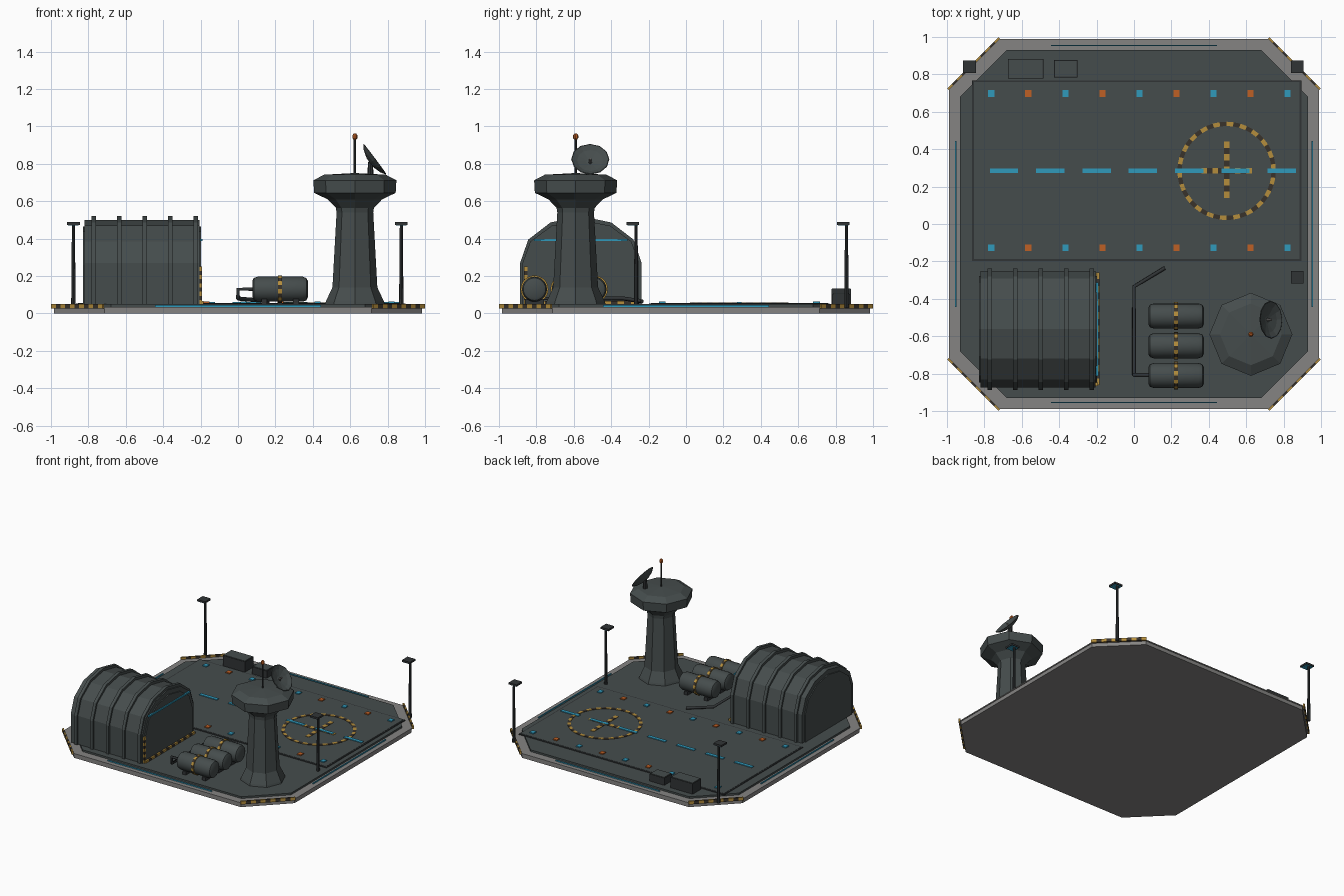
import bpy, bmesh
from math import sin, cos, pi, radians, atan2
from mathutils import Matrix, Vector

if "Cube" in bpy.data.objects:
    bpy.data.objects.remove(bpy.data.objects["Cube"])


def colour(name, r, g, b):
    m = bpy.data.materials.new(name)
    m.diffuse_color = (r, g, b, 1)
    m.use_nodes = True
    m.node_tree.nodes["Principled BSDF"].inputs["Base Color"].default_value = m.diffuse_color
    return m


SLATE = colour("dark slate", 0.060, 0.073, 0.073)
GREY = colour("concrete grey", 0.235, 0.23, 0.225)
DARK = colour("charcoal", 0.030, 0.034, 0.036)
BLUE = colour("light blue", 0.030, 0.32, 0.50)
ORANGE = colour("signal orange", 0.52, 0.115, 0.018)
YELLOW = colour("hazard yellow", 0.46, 0.27, 0.045)
BROWN = colour("hazard brown", 0.040, 0.032, 0.024)
HAZARD = [YELLOW, BROWN]


def make(name, bm, mats, smooth=False):
    bmesh.ops.recalc_face_normals(bm, faces=bm.faces)
    me = bpy.data.meshes.new(name)
    bm.to_mesh(me)
    bm.free()
    for m in mats:
        me.materials.append(m)
    ob = bpy.data.objects.new(name, me)
    bpy.context.collection.objects.link(ob)
    if smooth:
        bpy.context.view_layer.objects.active = ob
        ob.select_set(True)
        bpy.ops.object.shade_smooth_by_angle(angle=radians(40))
        ob.select_set(False)
    return ob


def add_box(bm, centre, size, mi=0, turn=0):
    mat = Matrix.Translation(centre) @ Matrix.Rotation(turn, 4, 'Z') @ Matrix.Diagonal((*size, 1))
    verts = bmesh.ops.create_cube(bm, size=1, matrix=mat)["verts"]
    for f in {f for v in verts for f in v.link_faces}:
        f.material_index = mi


def box(name, centre, size, mat):
    bm = bmesh.new()
    add_box(bm, centre, size)
    return make(name, bm, [mat])


def add_prism(bm, pts, offset):
    """Closed outline of 3D points pushed along an offset."""
    a = [bm.verts.new(p) for p in pts]
    b = [bm.verts.new(Vector(p) + Vector(offset)) for p in pts]
    bm.faces.new(a)
    bm.faces.new(b)
    for i in range(len(a)):
        j = (i + 1) % len(a)
        bm.faces.new((a[i], a[j], b[j], b[i]))


def add_lathe(bm, profile, segs, mat=Matrix()):
    rings = [[bm.verts.new(mat @ Vector((r * cos(2 * pi * k / segs), r * sin(2 * pi * k / segs), z)))
              for k in range(segs)] for r, z in profile]
    for a, b in zip(rings, rings[1:]):
        for k in range(segs):
            n = (k + 1) % segs
            bm.faces.new((a[k], a[n], b[n], b[k]))
    bm.faces.new(rings[0])
    bm.faces.new(rings[-1])


def lathe(name, profile, segs, mat, place, smooth=False):
    bm = bmesh.new()
    add_lathe(bm, profile, segs, place)
    return make(name, bm, [mat], smooth)


def striped_bar(name, start, end, width, height, n):
    """Row of boxes in alternating hazard colours."""
    bm = bmesh.new()
    s, e = Vector(start), Vector(end)
    d = e - s
    for i in range(n):
        c = s + d * (i + 0.5) / n
        if abs(d.z) > 0:
            add_box(bm, c, (width, height, d.length / n), i % 2)
        else:
            add_box(bm, c, (d.length / n, width, height), i % 2, atan2(d.y, d.x))
    return make(name, bm, HAZARD)


def octagon(h, c, z):
    return [(h, -c, z), (h, c, z), (c, h, z), (-c, h, z), (-h, c, z), (-h, -c, z), (-c, -h, z), (c, -h, z)]


def slab(name, h, c, z0, z1, mat):
    bm = bmesh.new()
    add_prism(bm, octagon(h, c, z0), (0, 0, z1 - z0))
    return make(name, bm, [mat])


# Platform, deck, edge lights and corner hazard strips
slab("platform_base", 0.985, 0.715, 0, 0.028, GREY)
slab("platform_rim", 0.99, 0.72, 0.028, 0.036, GREY)
slab("deck", 0.93, 0.68, 0.036, 0.05, SLATE)
for s, side in ((-1, "a"), (1, "b")):
    box("edge_light_x_" + side, (0, s * 0.955, 0.040), (0.89, 0.006, 0.010), BLUE)
    box("edge_light_y_" + side, (s * 0.953, 0, 0.040), (0.006, 0.89, 0.010), BLUE)
    for t, end in ((-1, "front"), (1, "back")):
        striped_bar(f"corner_strip_{end}_{side}", (s * 0.72, t * 0.995, 0.04),
                    (s * 0.995, t * 0.72, 0.04), 0.012, 0.024, 11)

# Runway with its markings
box("runway_border", (0.015, 0.285, 0.051), (1.76, 0.966, 0.006), DARK)
box("runway", (0.015, 0.285, 0.053), (1.74, 0.946, 0.006), SLATE)
bm = bmesh.new()
for i in range(9):
    for y in (-0.127, 0.698):
        add_box(bm, (-0.763 + 0.198 * i, y, 0.059), (0.033, 0.036, 0.009), i % 2)
make("runway_lamps", bm, [BLUE, ORANGE])
bm = bmesh.new()
for i in range(7):
    add_box(bm, (-0.695 + 0.2475 * i, 0.285, 0.0585), (0.152, 0.026, 0.006))
make("centre_dashes", bm, [BLUE])

# Landing circle and cross
bm = bmesh.new()
n = 44
for i in range(n):
    q = [(0.495 + r * cos(2 * pi * k / n), 0.284 + r * sin(2 * pi * k / n), 0.0555)
         for r, k in ((0.24, i), (0.263, i), (0.263, i + 1), (0.24, i + 1))]
    before = set(bm.faces)
    add_prism(bm, q, (0, 0, 0.004))
    for f in set(bm.faces) - before:
        f.material_index = i % 2
make("landing_circle", bm, HAZARD)
striped_bar("landing_cross_long", (0.495, 0.14, 0.057), (0.495, 0.44, 0.057), 0.03, 0.005, 9)
striped_bar("landing_cross_wide", (0.36, 0.284, 0.056), (0.63, 0.284, 0.056), 0.03, 0.005, 9)


# Hangar: arched shell, ribs and doors
def arch(x, half, wall, rise, floor=0.05):
    pts = [(x, -0.562 - half, floor)]
    for k in range(7):
        a = pi - k * pi / 6
        pts.append((x, -0.562 + half * cos(a), wall + rise * sin(a)))
    return pts + [(x, -0.562 + half, floor)]


bm = bmesh.new()
add_prism(bm, arch(-0.82, 0.312, 0.27, 0.23), (0.615, 0, 0))
make("hangar_shell", bm, [SLATE])
bm = bmesh.new()
for i in range(5):
    add_prism(bm, arch(-0.782 + 0.136 * i, 0.325, 0.27, 0.25), (0.024, 0, 0))
make("hangar_ribs", bm, [SLATE])
bm = bmesh.new()
add_prism(bm, arch(-0.206, 0.285, 0.26, 0.205), (0.009, 0, 0))
add_prism(bm, arch(-0.828, 0.285, 0.26, 0.205), (0.009, 0, 0))
make("hangar_doors", bm, [SLATE])
box("door_light", (-0.196, -0.562, 0.393), (0.012, 0.50, 0.012), BLUE)
striped_bar("door_jamb_strip", (-0.199, -0.857, 0.05), (-0.199, -0.857, 0.25), 0.012, 0.02, 9)
striped_bar("door_sill_strip", (-0.194, -0.86, 0.06), (-0.194, -0.26, 0.06), 0.02, 0.016, 17)

# Fuel tanks with striped bands and cradles
along_x = Matrix.Rotation(pi / 2, 4, 'Y')
for i in range(3):
    y = -0.81 + 0.159 * i
    place = Matrix.Translation((0.225, y, 0.13)) @ along_x
    lathe(f"tank_{i}", [(0.045, -0.148), (0.06, -0.14), (0.067, -0.12), (0.067, 0.12),
                        (0.06, 0.14), (0.045, 0.148)], 20, SLATE, place, True)
    bm = bmesh.new()
    add_lathe(bm, [(0.074, -0.01), (0.074, 0.01)], 20, place)
    for f in bm.faces:
        c = f.calc_center_median()
        a = atan2(c.z - 0.13, c.y - y)
        f.material_index = int((a + pi) / (2 * pi) * 20 + 0.01) % 2 if len(f.verts) == 4 else 0
    make(f"tank_band_{i}", bm, HAZARD)
    for s in (-1, 1):
        box(f"tank_cradle_{i}_{'a' if s < 0 else 'b'}", (0.225 + s * 0.085, y, 0.062), (0.03, 0.10, 0.03), DARK)

# Fuel pipe
cu = bpy.data.curves.new("fuel_pipe", 'CURVE')
cu.dimensions = '3D'
cu.bevel_depth = 0.011
cu.bevel_resolution = 1
cu.use_fill_caps = True
path = [(0.09, -0.808, 0.13), (0, -0.808, 0.13), (0, -0.808, 0.08), (0, -0.335, 0.08), (0.165, -0.235, 0.065)]
sp = cu.splines.new('POLY')
sp.points.add(len(path) - 1)
for p, co in zip(sp.points, path):
    p.co = (*co, 1)
cu.materials.append(DARK)
bpy.context.collection.objects.link(bpy.data.objects.new("fuel_pipe", cu))

# Control tower
tx, ty = 0.625, -0.59
at_tower = Matrix.Translation((tx, ty, 0))
lathe("tower_shaft", [(0.16, 0.05), (0.155, 0.065), (0.12, 0.14), (0.098, 0.54), (0.102, 0.565), (0.15, 0.615)],
      8, SLATE, at_tower)
lathe("tower_cabin", [(0.145, 0.61), (0.218, 0.645), (0.222, 0.712), (0.165, 0.742), (0.02, 0.75)],
      8, SLATE, at_tower)
lathe("antenna_mast", [(0.007, 0.74), (0.007, 0.94)], 8, DARK, at_tower)
lathe("antenna_beacon", [(0.008, 0.93), (0.014, 0.938), (0.014, 0.952), (0.006, 0.963)], 8, ORANGE, at_tower)

# Tilted dish with its feed and mount
aim = Matrix.Translation((0.725, -0.512, 0.82)) @ Vector((0.8, 0.02, 0.6)).to_track_quat('Z', 'Y').to_matrix().to_4x4()
lathe("dish", [(0.03, -0.024), (0.075, -0.01), (0.102, 0.008), (0.098, 0.01), (0.07, -0.004), (0.02, -0.016)],
      12, SLATE, aim)
lathe("dish_feed", [(0.006, -0.02), (0.006, 0.012)], 8, GREY, aim)
lathe("dish_mount", [(0.018, 0.735), (0.012, 0.81)], 8, DARK, Matrix.Translation((0.708, -0.512, 0)))

# Flood lamps
for i, (x, y) in enumerate(((-0.88, 0.84), (0.873, 0.84), (0.873, -0.285))):
    lathe(f"lamp_post_{i}", [(0.012, 0.03), (0.008, 0.48)], 8, DARK, Matrix.Translation((x, y + 0.018, 0)))
    box(f"lamp_head_{i}", (x, y, 0.481), (0.068, 0.068, 0.014), DARK)
    box(f"lamp_glow_{i}", (x, y, 0.472), (0.056, 0.056, 0.005), BLUE)

# Supply crates with lids
for name, x, w, d, h in (("large", -0.58, 0.19, 0.105, 0.08), ("small", -0.365, 0.125, 0.092, 0.055)):
    box(f"crate_{name}", (x, 0.83, 0.05 + h / 2), (w, d, h), DARK)
    box(f"crate_{name}_lid", (x, 0.83, 0.05 + h), (w - 0.008, d - 0.008, 0.008), SLATE)
